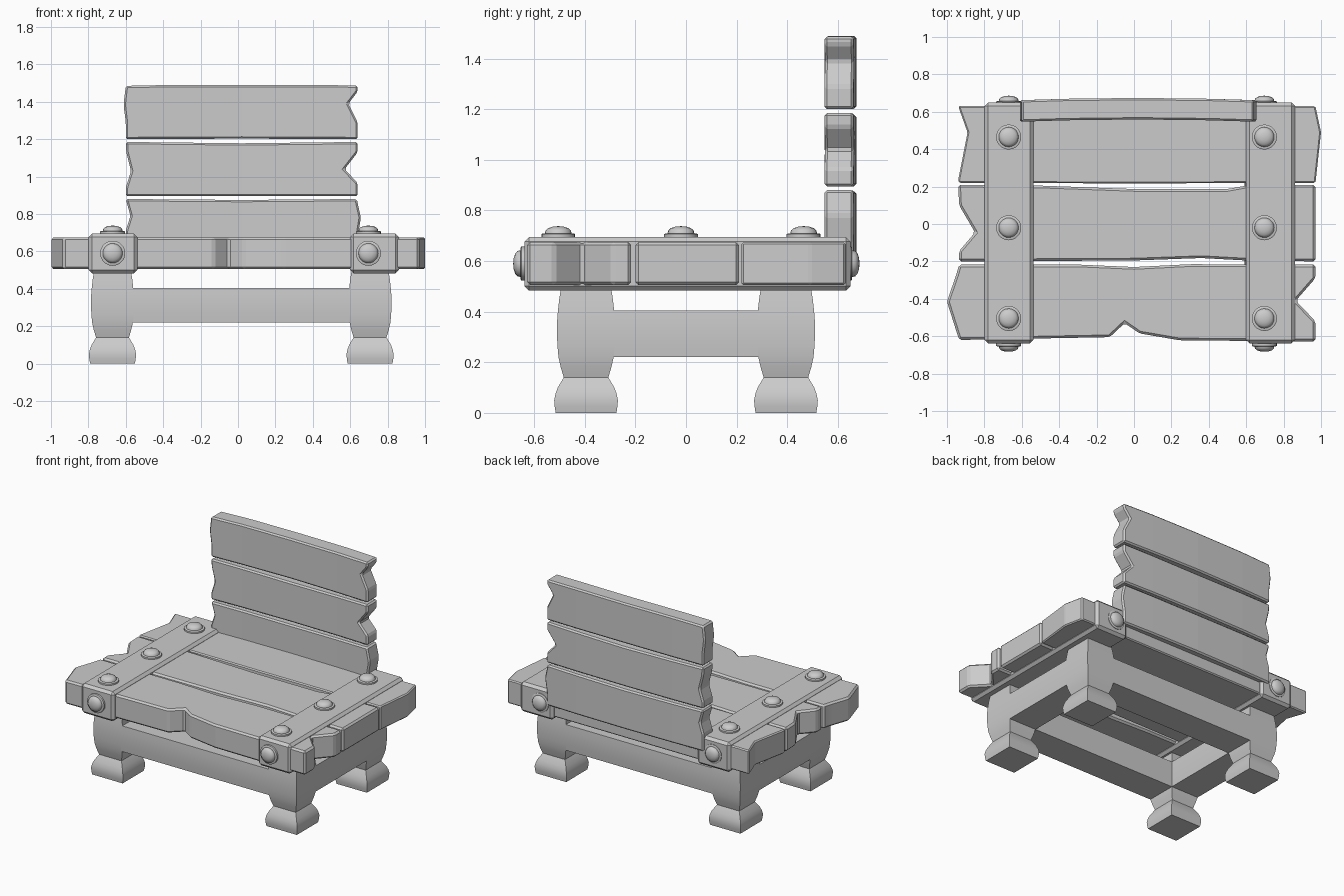
import bpy, bmesh, math
from mathutils import Matrix, Vector

if "Cube" in bpy.data.objects:
    bpy.data.objects.remove(bpy.data.objects["Cube"])


def finish(name, bm, smooth=None):
    bmesh.ops.recalc_face_normals(bm, faces=bm.faces[:])
    me = bpy.data.meshes.new(name)
    bm.to_mesh(me)
    bm.free()
    if smooth:
        me.polygons.foreach_set("use_smooth", [True] * len(me.polygons))
        me.set_sharp_from_angle(angle=math.radians(smooth))
    ob = bpy.data.objects.new(name, me)
    bpy.context.collection.objects.link(ob)
    return ob


def prism(name, outline, lo, hi, place, bevel=0.0, bow=0.0, smooth=None):
    """Extrude a 2D outline from lo to hi; place(u, v, w) gives the 3D point."""
    bm = bmesh.new()
    rings = [[bm.verts.new(place(u, v, w)) for u, v in outline] for w in (lo, hi)]
    bm.faces.new(rings[0])
    bm.faces.new(rings[1])
    n = len(outline)
    for i in range(n):
        j = (i + 1) % n
        bm.faces.new((rings[0][i], rings[0][j], rings[1][j], rings[1][i]))
    bmesh.ops.recalc_face_normals(bm, faces=bm.faces[:])
    if bevel:
        bmesh.ops.bevel(bm, geom=bm.edges[:], offset=bevel, segments=1,
                        affect='EDGES', clamp_overlap=True)
    if bow:
        for x in (-0.36, 0.02, 0.4):
            bmesh.ops.bisect_plane(bm, geom=bm.verts[:] + bm.edges[:] + bm.faces[:],
                                   plane_co=(x, 0, 0), plane_no=(1, 0, 0))
        for v in bm.verts:
            v.co.y += bow * max(0, 1 - ((v.co.x - 0.02) / 0.62) ** 2)
    return finish(name, bm, smooth)


def flat(u, v, w):
    return (u, v, w)


def upright(u, v, w):
    return (u, w, v)


def sideways(u, v, w):
    return (w, u, v)


# Seat planks with chipped ends
seat = {
    "seat_plank_back": [(-0.94, 0.63), (-0.89, 0.49), (-0.94, 0.235), (-0.935, 0.22),
                        (0.0, 0.217), (0.97, 0.22), (0.972, 0.235), (1.0, 0.49), (0.97, 0.63)],
    "seat_plank_middle": [(-0.94, 0.21), (-0.935, 0.10), (-0.85, -0.045), (-0.935, -0.145),
                          (-0.935, -0.2), (0.0, -0.195), (0.36, -0.182), (0.6, -0.195), (0.97, -0.2),
                          (0.97, 0.21), (0.6, 0.205), (0.5, 0.187), (0.0, 0.187), (-0.5, 0.205)],
    "seat_plank_front": [(-0.935, -0.217), (-0.95, -0.27), (-1.0, -0.415), (-0.935, -0.62),
                         (-0.13, -0.605), (-0.05, -0.53), (0.03, -0.585), (0.245, -0.622),
                         (0.97, -0.628), (0.97, -0.52), (0.865, -0.41), (0.97, -0.29),
                         (0.97, -0.217), (0.3, -0.215), (0.0, -0.23), (-0.3, -0.217)],
}
for name, pts in seat.items():
    prism(name, pts, 0.505, 0.675, flat, bevel=0.012)

# Backrest planks, slightly bowed
back = {
    "backrest_plank_top": [(-0.6, 1.485), (-0.612, 1.385), (-0.6, 1.29), (-0.6, 1.2), (0.02, 1.203),
                           (0.64, 1.2), (0.64, 1.29), (0.59, 1.39), (0.64, 1.455), (0.64, 1.487),
                           (0.4, 1.49), (-0.36, 1.49)],
    "backrest_plank_middle": [(-0.6, 1.185), (-0.597, 1.13), (-0.572, 1.03), (-0.6, 0.94),
                              (-0.6, 0.895), (0.64, 0.895), (0.64, 0.965), (0.57, 1.04),
                              (0.64, 1.13), (0.64, 1.185), (0.02, 1.178)],
    "backrest_plank_bottom": [(-0.6, 0.88), (-0.575, 0.79), (-0.6, 0.71), (-0.6, 0.59),
                              (0.64, 0.59), (0.64, 0.68), (0.657, 0.78), (0.635, 0.88), (0.02, 0.875)],
}
for name, pts in back.items():
    prism(name, pts, 0.547, 0.662, upright, bevel=0.01, bow=0.012)

# Straps clamping the seat planks
strap = [(-0.638, 0.483), (0.65, 0.483), (0.65, 0.695), (-0.638, 0.695)]
for side, x0 in (("left", -0.798), ("right", 0.6)):
    prism("strap_" + side, strap, x0, x0 + 0.26, sideways, bevel=0.018)


# Domed bolts turned from a profile
def bolt(name, pos, axis):
    prof = [(0.067, -0.01), (0.067, 0.011), (0.062, 0.014), (0.053, 0.014), (0.05, 0.026),
            (0.04, 0.035), (0.022, 0.041)]
    bm = bmesh.new()
    n = 20
    rings = [[bm.verts.new((r * math.cos(2 * math.pi * i / n), r * math.sin(2 * math.pi * i / n), z))
              for i in range(n)] for r, z in prof]
    for a, b in zip(rings, rings[1:]):
        for i in range(n):
            j = (i + 1) % n
            bm.faces.new((a[i], a[j], b[j], b[i]))
    tip = bm.verts.new((0, 0, 0.043))
    for i in range(n):
        bm.faces.new((rings[-1][i], rings[-1][(i + 1) % n], tip))
    bm.faces.new(rings[0])
    rot = Vector((0, 0, 1)).rotation_difference(Vector(axis)).to_matrix().to_4x4()
    bm.transform(Matrix.Translation(pos) @ rot)
    finish(name, bm, 40)


for side, x in (("left", -0.67), ("right", 0.697)):
    for k, y in enumerate((-0.505, -0.02, 0.465)):
        bolt(f"top_bolt_{side}_{k + 1}", (x, y, 0.695), (0, 0, 1))
    bolt("front_bolt_" + side, (x, -0.64, 0.59), (0, -1, 0))
    bolt("back_bolt_" + side, (x, 0.643, 0.59), (0, 1, 0))

# Square legs with bulging shaft and flared foot
LEG = [(0.0, 0.12), (0.025, 0.124), (0.05, 0.126), (0.075, 0.121), (0.1, 0.112), (0.14, 0.088),
       (0.18, 0.1), (0.22, 0.109), (0.265, 0.113), (0.31, 0.115), (0.36, 0.1145), (0.405, 0.111),
       (0.45, 0.106), (0.5, 0.098)]
LX, RX, LY = -0.671, 0.706, 0.395
for fb, y in (("front", -LY), ("back", LY)):
    for lr, x in (("left", LX), ("right", RX)):
        bm = bmesh.new()
        rings = [[bm.verts.new((x + sx * h, y + sy * h, z))
                  for sx, sy in ((-1, -1), (1, -1), (1, 1), (-1, 1))] for z, h in LEG]
        for a, b in zip(rings, rings[1:]):
            for i in range(4):
                j = (i + 1) % 4
                bm.faces.new((a[i], a[j], b[j], b[i]))
        bm.faces.new(rings[0])
        bm.faces.new(rings[-1])
        finish(f"{fb}_{lr}_leg", bm, 30)

# Rails joining the legs, following the leg bulge
mid = [(z, h) for z, h in LEG if 0.22 <= z <= 0.405]
rail = [(h, z) for z, h in mid] + [(-h, z) for z, h in reversed(mid)]
for name, y in (("front_rail", -LY), ("back_rail", LY)):
    prism(name, [(y + u, z) for u, z in rail], LX + 0.1, RX - 0.1, sideways, smooth=30)
for name, x in (("left_rail", LX), ("right_rail", RX)):
    prism(name, [(x + u, z) for u, z in rail], -LY + 0.1, LY - 0.1, upright, smooth=30)
